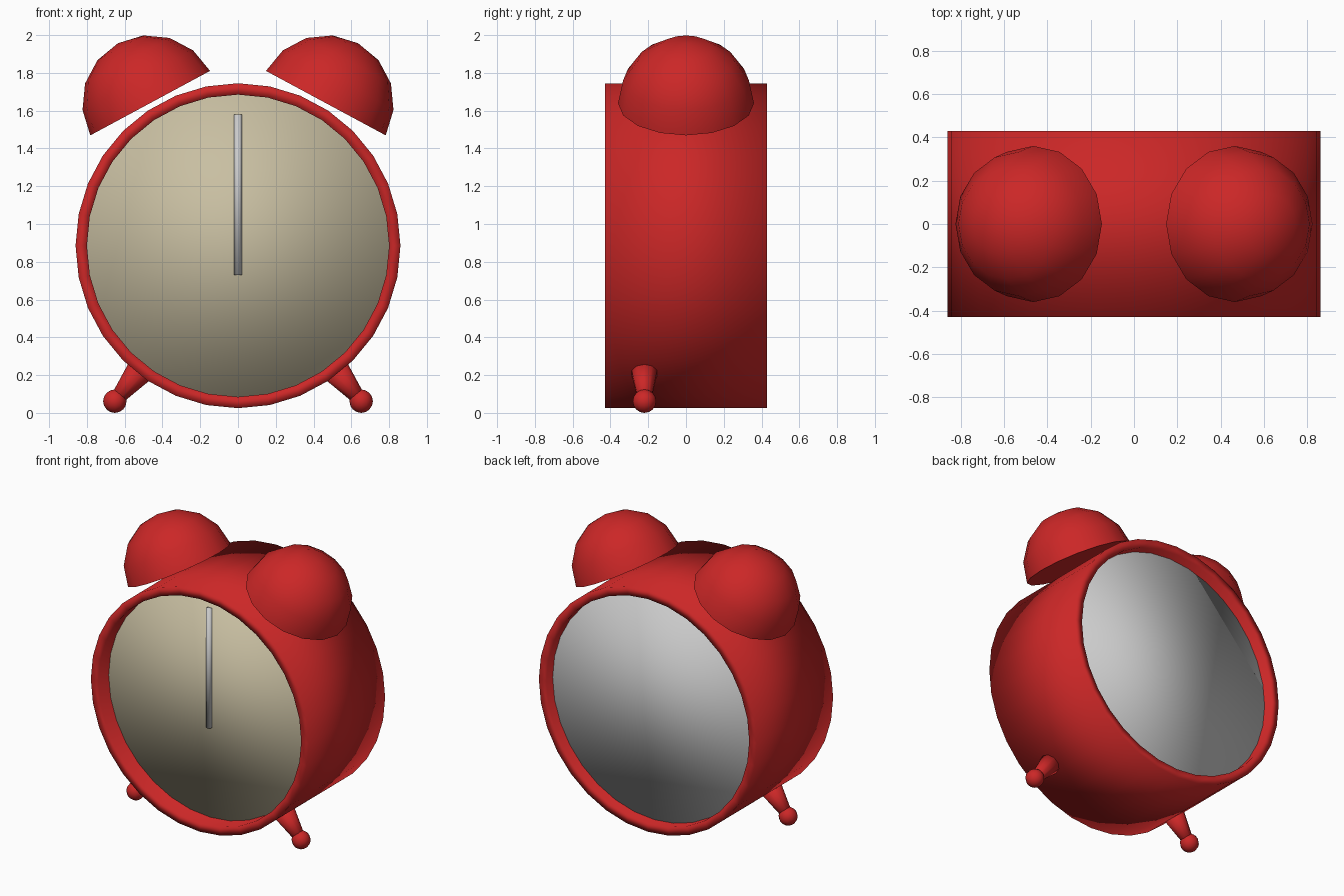
import bpy, bmesh
from math import radians, pi
from mathutils import Vector

if "Cube" in bpy.data.objects:
    bpy.data.objects.remove(bpy.data.objects["Cube"])


def material(name, color):
    m = bpy.data.materials.new(name)
    m.diffuse_color = color
    m.use_nodes = True
    m.node_tree.nodes["Principled BSDF"].inputs["Base Color"].default_value = m.diffuse_color
    return m


red = material("red_paint", (0.6, 0.02, 0.02, 1))
cream = material("cream", (0.58, 0.52, 0.36, 1))


def finish(name, mat=None):
    ob = bpy.context.object
    ob.name = name
    if mat:
        ob.data.materials.append(mat)
    bpy.ops.object.shade_smooth()
    return ob


def disc(name, y0, y1, r, mat=None):
    bpy.ops.mesh.primitive_cylinder_add(
        vertices=32, radius=r, depth=y1 - y0,
        location=(0, (y0 + y1) / 2, CZ), rotation=(pi / 2, 0, 0))
    return finish(name, mat)


CZ = 0.885  # height of the clock centre

# Case: open tube with thick wall
bpy.ops.mesh.primitive_cylinder_add(
    vertices=32, radius=0.86, depth=0.86, end_fill_type='NOTHING',
    location=(0, 0, CZ), rotation=(pi / 2, 0, 0))
case = finish("case", red)
wall = case.modifiers.new("wall", 'SOLIDIFY')
wall.thickness = 0.06
wall.offset = -1

# Recessed face and back plate
disc("clock_face", -0.315, -0.27, 0.805, cream)
disc("back_plate", 0.31, 0.36, 0.805)

# Hand pointing to twelve
bpy.ops.mesh.primitive_cylinder_add(
    vertices=12, radius=0.02, depth=0.85, location=(0, -0.325, 1.155))
finish("hand")


for side, s in (("left", -1), ("right", 1)):
    # Bell: half sphere tilted outwards, closed underneath
    bpy.ops.mesh.primitive_uv_sphere_add(
        segments=16, ring_count=8, radius=0.36,
        location=(s * 0.465, 0, 1.64), rotation=(0, s * radians(28.3), 0))
    bell = finish(side + "_bell", red)
    bm = bmesh.new()
    bm.from_mesh(bell.data)
    cut = bmesh.ops.bisect_plane(
        bm, geom=bm.verts[:] + bm.edges[:] + bm.faces[:], dist=1e-4,
        plane_co=(0, 0, 0), plane_no=(0, 0, 1), clear_inner=True)
    bmesh.ops.holes_fill(bm, edges=[e for e in bm.edges if e.is_boundary])
    bmesh.ops.recalc_face_normals(bm, faces=bm.faces[:])
    bm.to_mesh(bell.data)
    bm.free()
    bpy.ops.object.shade_smooth_by_angle(angle=radians(50))

    # Front leg: tapered peg with a ball foot
    top = Vector((s * 0.505, -0.22, 0.24))
    foot = Vector((s * 0.652, -0.22, 0.062))
    bpy.ops.mesh.primitive_cone_add(
        vertices=10, radius1=0.078, radius2=0.033,
        depth=(foot - top).length, location=(top + foot) / 2)
    leg = finish(side + "_leg", red)
    leg.rotation_euler = (foot - top).to_track_quat('Z', 'Y').to_euler()
    bpy.ops.mesh.primitive_uv_sphere_add(
        segments=12, ring_count=8, radius=0.062, location=foot)
    finish(side + "_foot", red)
